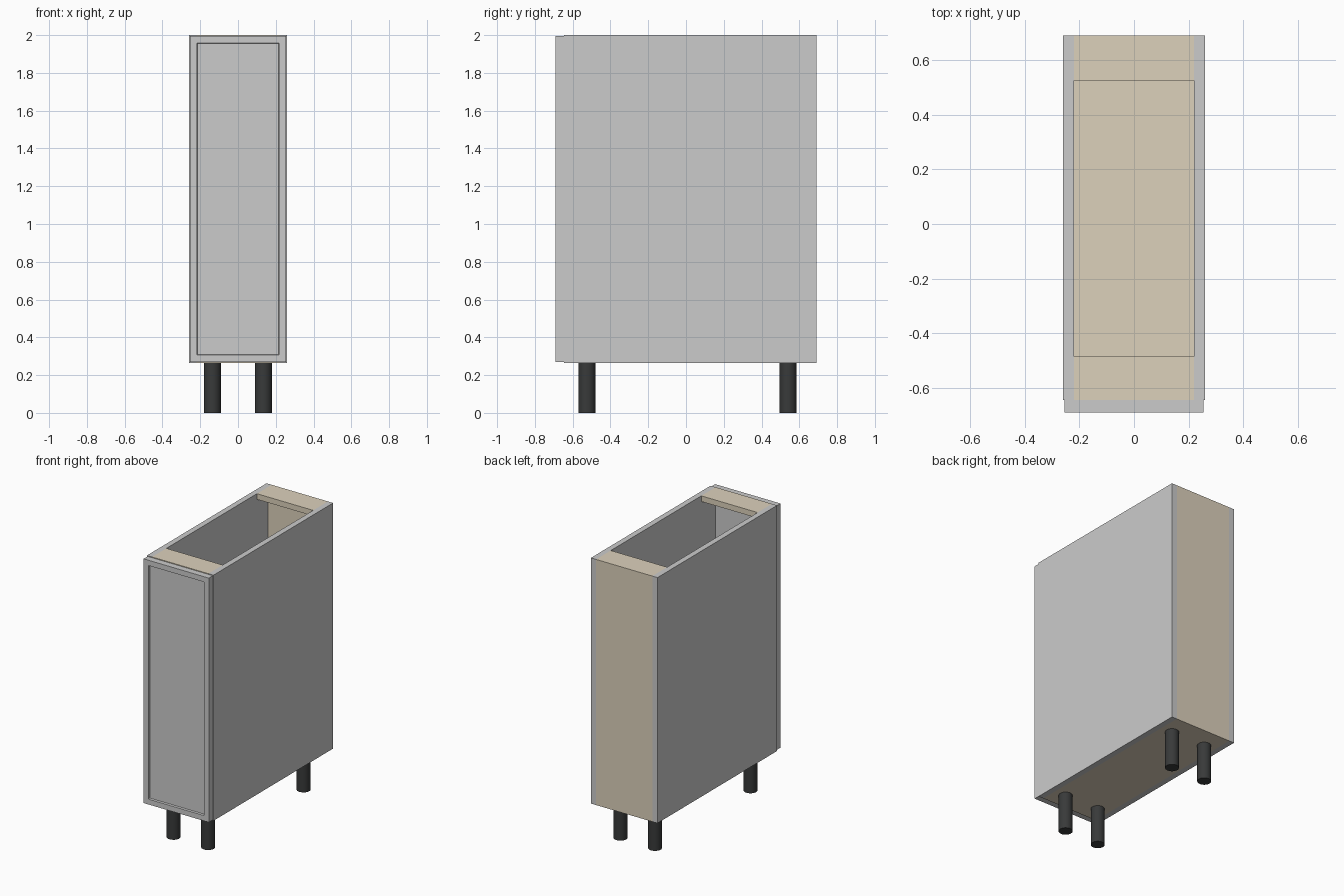
import bpy, bmesh

if "Cube" in bpy.data.objects:
    bpy.data.objects.remove(bpy.data.objects["Cube"])

W, YF, YB = 0.26, -0.645, 0.69      # carcass half width, front, back
Z0, Z1, T = 0.265, 2.0, 0.04        # carcass bottom, top, board thickness


def material(name, colour):
    m = bpy.data.materials.new(name)
    m.diffuse_color = (*colour, 1)
    m.use_nodes = True
    m.node_tree.nodes["Principled BSDF"].inputs["Base Color"].default_value = m.diffuse_color
    return m


def finish(name, bm, mat=None):
    me = bpy.data.meshes.new(name)
    bm.to_mesh(me)
    bm.free()
    ob = bpy.data.objects.new(name, me)
    bpy.context.collection.objects.link(ob)
    if mat:
        me.materials.append(mat)
    return ob


def board_mesh(lo, hi):
    bm = bmesh.new()
    bmesh.ops.create_cube(bm, size=1)
    for v in bm.verts:
        v.co = [a + (c + 0.5) * (b - a) for a, b, c in zip(lo, hi, v.co)]
    return bm


def board(name, lo, hi, mat=None):
    return finish(name, board_mesh(lo, hi), mat)


wood = material("birch", (0.72, 0.64, 0.5))
black = material("black_plastic", (0.04, 0.042, 0.042))
xi = W - T

# Side panels
board("left_side", (-W, YF, Z0), (-xi, YB, Z1))
board("right_side", (xi, YF, Z0), (W, YB, Z1))

# Wooden bottom, back and top rails
board("bottom_panel", (-xi, YF, Z0), (xi, YB - T, Z0 + T), wood)
board("back_panel", (-xi, YB - T, Z0), (xi, YB, Z1), wood)
board("front_rail", (-xi, YF, Z1 - T), (xi, -0.485, Z1), wood)
board("back_rail", (-xi, 0.525, Z1 - T), (xi, YB - T, Z1), wood)

# Door with a recessed centre panel
bm = board_mesh((-0.255, -0.69, 0.27), (0.255, YF, 1.995))
bm.normal_update()
front = min(bm.faces, key=lambda f: f.normal.y)
bmesh.ops.inset_region(bm, faces=[front], thickness=0.053)
bmesh.ops.inset_region(bm, faces=[front], thickness=0.003, depth=-0.015)
finish("door", bm)

# Round legs
for depth, y in (("front", -0.525), ("back", 0.54)):
    for side, x in (("left", -0.136), ("right", 0.134)):
        bpy.ops.mesh.primitive_cylinder_add(
            vertices=32, radius=0.045, depth=Z0, location=(x, y, Z0 / 2))
        leg = bpy.context.object
        leg.name = f"{depth}_{side}_leg"
        leg.data.materials.append(black)
        bpy.ops.object.shade_smooth_by_angle()
